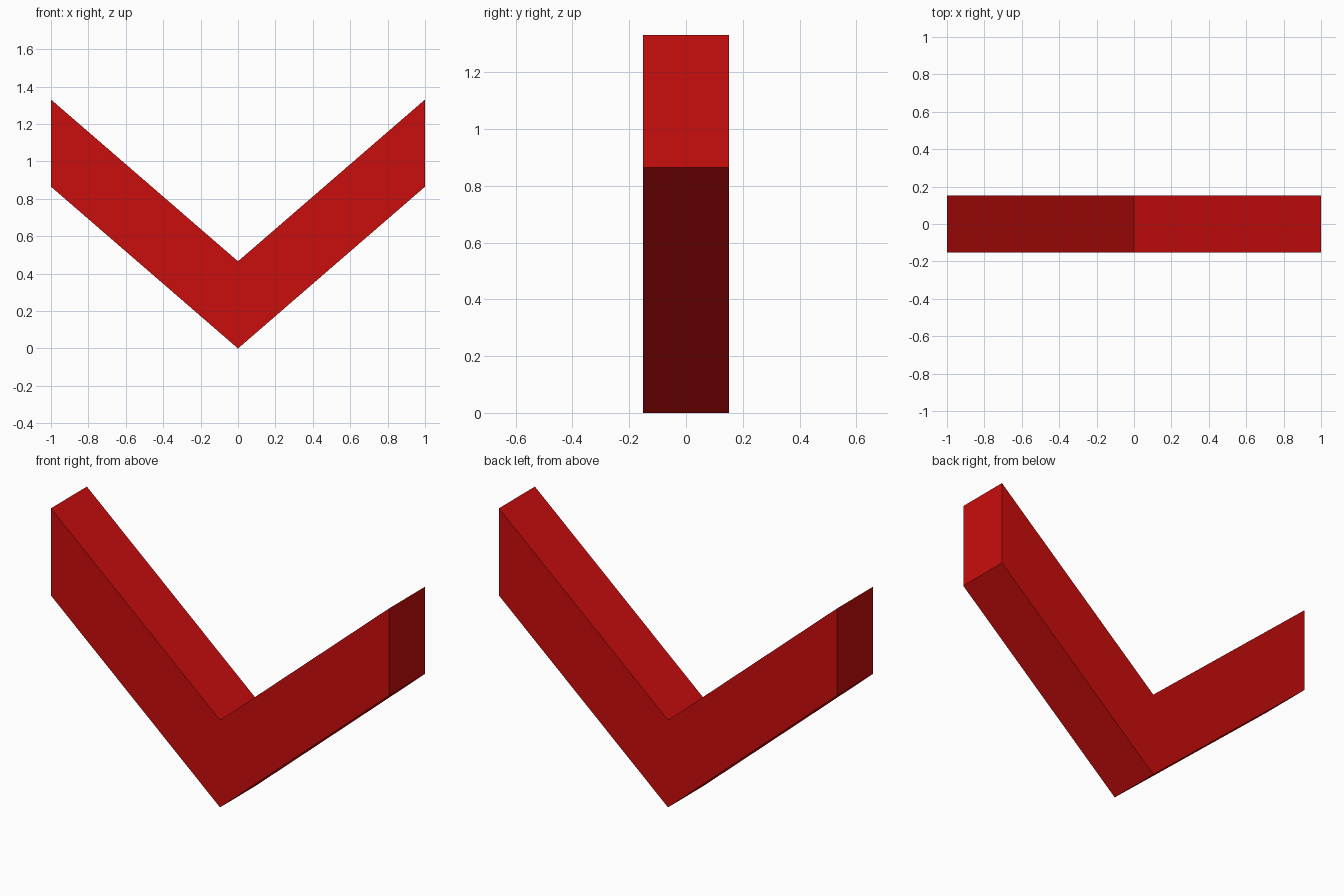
import bpy, bmesh

if "Cube" in bpy.data.objects:
    bpy.data.objects.remove(bpy.data.objects["Cube"])

HALF_DEPTH = 0.152
RISE = 0.865      # height gained by each arm
THICK = 0.466     # vertical thickness of the arms

red = bpy.data.materials.new("red")
red.diffuse_color = (0.59, 0.004, 0.004, 1)
red.use_nodes = True
red.node_tree.nodes["Principled BSDF"].inputs["Base Color"].default_value = red.diffuse_color

# V-shaped chevron: front profile of two slanted arms, extruded along y
bm = bmesh.new()
xs = (-1, 0, 1)
low = [bm.verts.new((x, -HALF_DEPTH, abs(x) * RISE)) for x in xs]
top = [bm.verts.new((x, -HALF_DEPTH, abs(x) * RISE + THICK)) for x in xs]
arms = [bm.faces.new((low[i], low[i + 1], top[i + 1], top[i])) for i in range(2)]
ext = bmesh.ops.extrude_face_region(bm, geom=arms, use_keep_orig=True)
moved = [g for g in ext["geom"] if isinstance(g, bmesh.types.BMVert)]
bmesh.ops.translate(bm, verts=moved, vec=(0, 2 * HALF_DEPTH, 0))
bmesh.ops.recalc_face_normals(bm, faces=bm.faces)

mesh = bpy.data.meshes.new("chevron")
bm.to_mesh(mesh)
bm.free()
mesh.materials.append(red)
bpy.context.collection.objects.link(bpy.data.objects.new("chevron", mesh))
